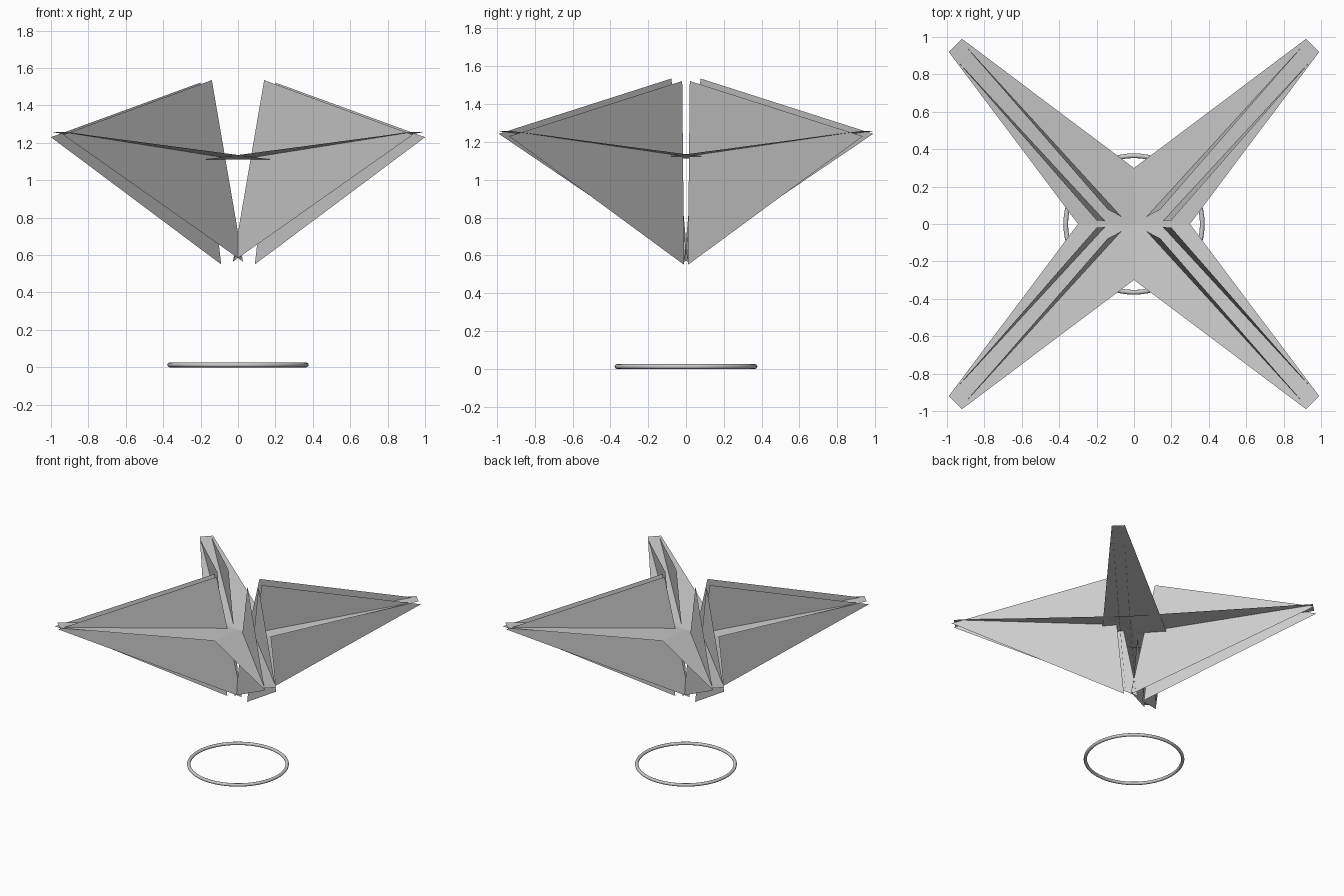
import bpy
import math

if "Cube" in bpy.data.objects:
    bpy.data.objects.remove(bpy.data.objects["Cube"])


def sheet(name, corners, sx, sy):
    """Flat panel from corner points, mirrored into one quadrant."""
    pts = [(x * sx, y * sy, z) for x, y, z in corners]
    if sx * sy < 0:
        pts.reverse()
    mesh = bpy.data.meshes.new(name)
    mesh.from_pydata(pts, [], [tuple(range(len(pts)))])
    obj = bpy.data.objects.new(name, mesh)
    bpy.context.collection.objects.link(obj)
    return obj


# Tapered horizontal vane: wide at the centre, narrow at the raised tip
vane = [(0.171, -0.171, 1.112), (0.99, 0.92, 1.257),
        (0.92, 0.99, 1.257), (-0.171, 0.171, 1.112)]

# Pair of upright triangular fins: top, bottom, outer tip
inner_fin = [(0.14, 0.077, 1.535), (-0.027, -0.01, 0.565), (0.935, 0.99, 1.243)]
outer_fin = [(0.20, 0.02, 1.522), (0.09, 0.01, 0.55), (1.0, 0.935, 1.23)]

# One diagonal arm in each quadrant
for sx, sx_name in ((1, "right"), (-1, "left")):
    for sy, sy_name in ((1, "back"), (-1, "front")):
        side = f"{sy_name}_{sx_name}"
        sheet(f"vane_{side}", vane, sx, sy)
        sheet(f"inner_fin_{side}", inner_fin, sx, sy)
        sheet(f"outer_fin_{side}", outer_fin, sx, sy)

# Ground ring
bpy.ops.mesh.primitive_torus_add(major_radius=0.365, minor_radius=0.0125,
                                 major_segments=64, minor_segments=12,
                                 location=(0, 0, 0.0125))
ring = bpy.context.object
ring.name = "base_ring"
bpy.ops.object.shade_smooth_by_angle(angle=math.radians(40))
